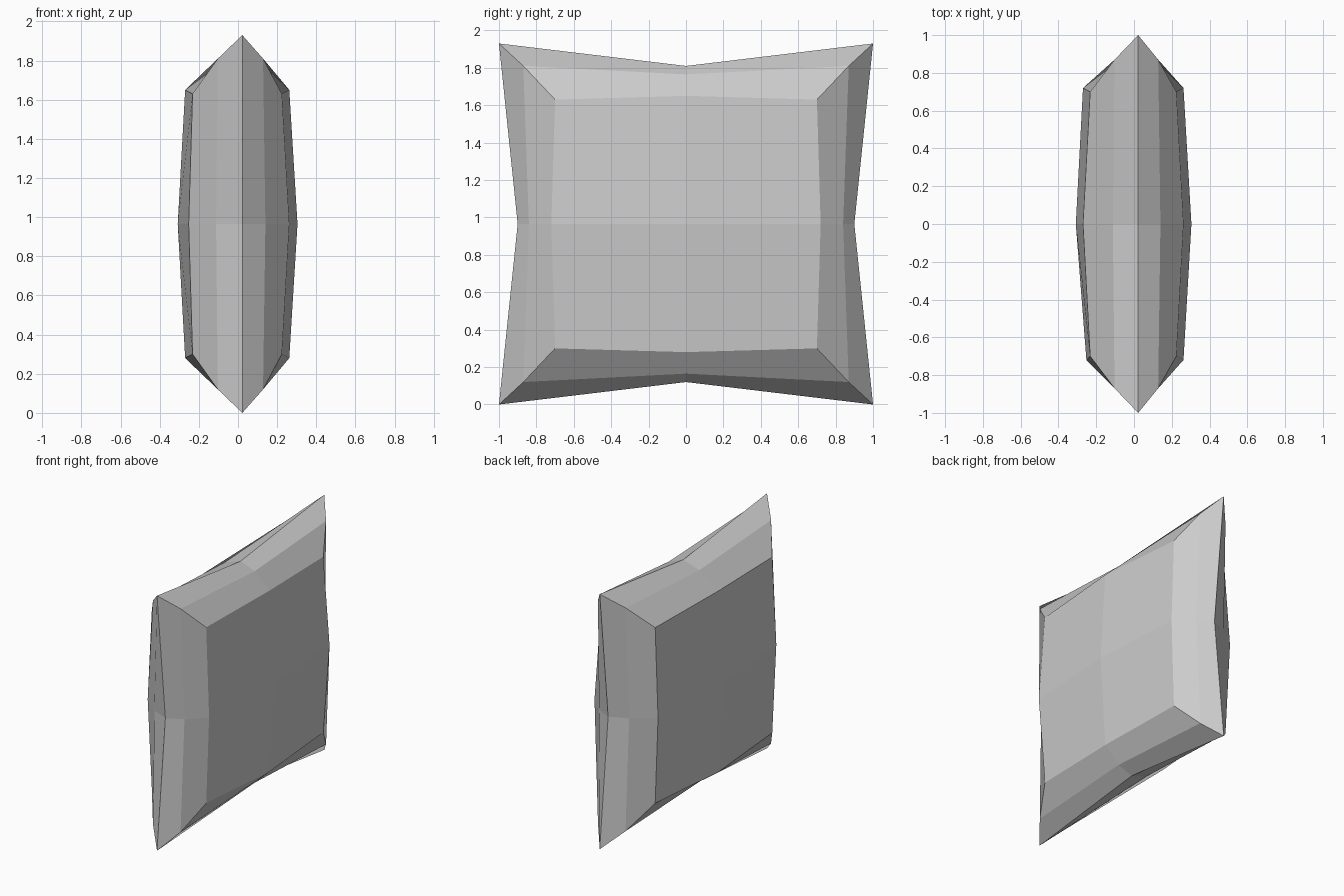
import bpy
import bmesh

cube = bpy.data.objects.get("Cube")
if cube:
    bpy.data.objects.remove(cube, do_unlink=True)

# One plain fabric colour
fabric = bpy.data.materials.new("grey fabric")
fabric.use_nodes = True
colour = (0.6, 0.6, 0.6, 1)
fabric.diffuse_color = colour
fabric.node_tree.nodes["Principled BSDF"].inputs["Base Color"].default_value = colour

MIDDLE = 0.965
# Directions round the cushion, alternating corner and edge middle
AROUND = [(1, 1), (0, 1), (-1, 1), (-1, 0), (-1, -1), (0, -1), (1, -1), (1, 0)]

bm = bmesh.new()


def ring(corner, edge, corner_x, edge_x):
    """Eight points; corner and edge are half sizes along y and z."""
    verts = []
    for sy, sz in AROUND:
        is_corner = sy and sz
        hy, hz = corner if is_corner else edge
        x = corner_x if is_corner else edge_x
        verts.append(bm.verts.new((x, sy * hy, MIDDLE + sz * hz)))
    return verts


def band(outer, inner):
    for i in range(8):
        j = (i + 1) % 8
        bm.faces.new((outer[i], outer[j], inner[j], inner[i]))


# Pinched seam shared by both halves
seam = ring((1, 0.965), (0.9, 0.845), 0.022, 0.022)

# Each half: shoulder ring, panel ring, then a domed panel of four quads
halves = [
    (0.128, 0.14, 0.224, 0.262, 0.304),
    (-0.103, -0.112, -0.232, -0.27, -0.308),
]
for shoulder_corner, shoulder_edge, panel_corner, panel_edge, peak in halves:
    shoulder = ring((0.87, 0.845), (0.84, 0.8), shoulder_corner, shoulder_edge)
    panel = ring((0.7, 0.665), (0.72, 0.685), panel_corner, panel_edge)
    if peak < 0:
        panel[3].co.x += 0.018  # slight dent on the front edge
    band(seam, shoulder)
    band(shoulder, panel)
    centre = bm.verts.new((peak, 0, MIDDLE))
    for i in range(0, 8, 2):
        bm.faces.new((centre, panel[i - 1], panel[i], panel[i + 1]))

bmesh.ops.recalc_face_normals(bm, faces=bm.faces)
mesh = bpy.data.meshes.new("cushion")
bm.to_mesh(mesh)
bm.free()
mesh.materials.append(fabric)
cushion = bpy.data.objects.new("cushion", mesh)
bpy.context.collection.objects.link(cushion)
